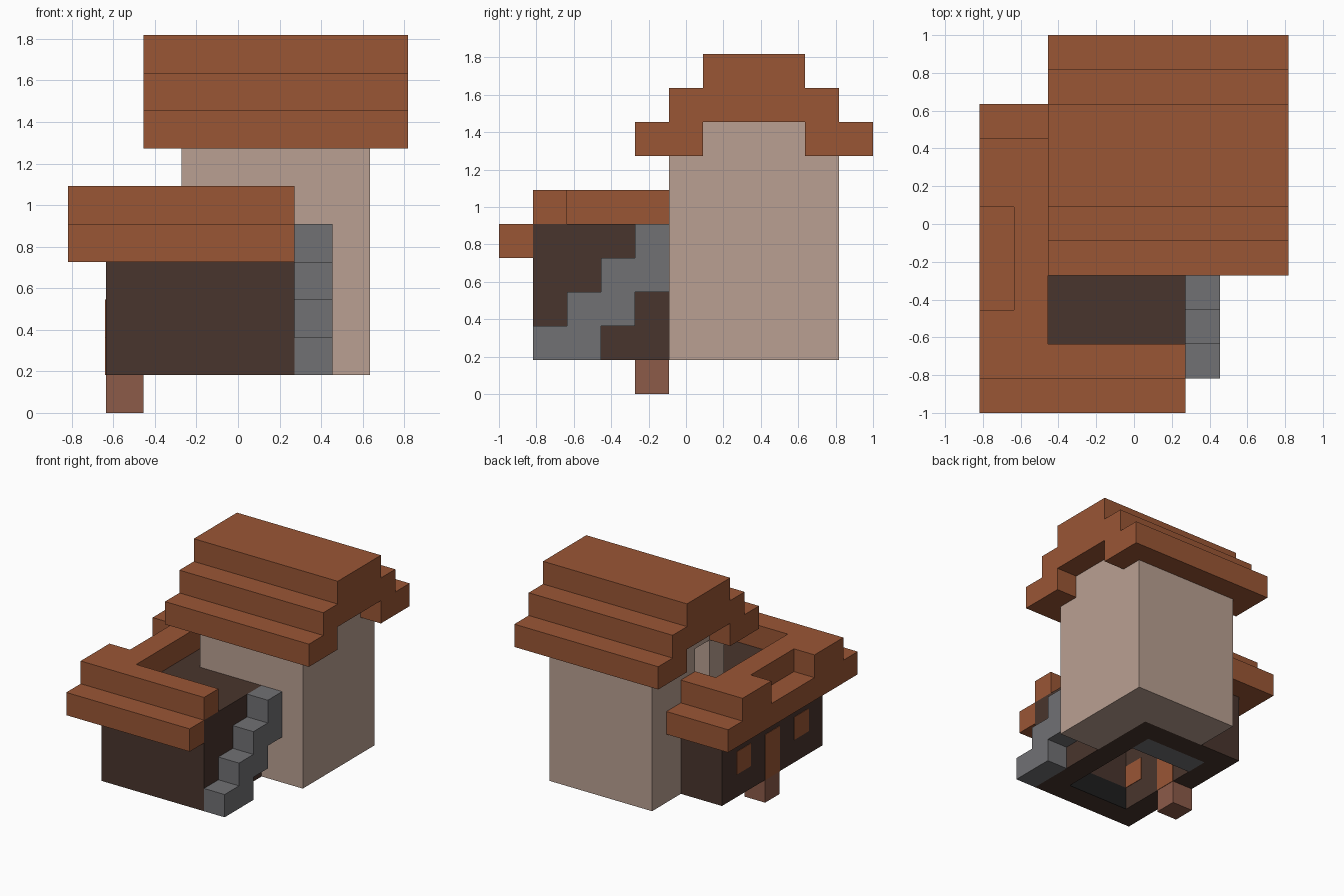
import bpy
import bmesh
from mathutils import Vector

U = 2 / 11                      # one building block
OFFSET = Vector((4.5, 5.5, 0))  # centres the block grid

if "Cube" in bpy.data.objects:
    bpy.data.objects.remove(bpy.data.objects["Cube"], do_unlink=True)


def material(name, r, g, b):
    def linear(c):
        c /= 255
        return c / 12.92 if c < 0.04 else ((c + 0.055) / 1.055) ** 2.4
    colour = (linear(r), linear(g), linear(b), 1)
    mat = bpy.data.materials.new(name)
    mat.use_nodes = True
    mat.diffuse_color = colour
    bsdf = mat.node_tree.nodes["Principled BSDF"]
    bsdf.inputs["Base Color"].default_value = colour
    bsdf.inputs["Roughness"].default_value = 0.9
    return mat


ROOF = material("terracotta", 154, 86, 53)
PLASTER = material("pale plaster", 186, 160, 146)
TIMBER = material("dark timber", 73, 53, 45)
STONE = material("grey stone", 113, 113, 116)
POST = material("reddish wood", 140, 91, 73)
COAL = material("charcoal", 30, 30, 30)


def blocks(name, mat, *boxes):
    """One object made of boxes, each given as (x, x, y, y, z, z) in blocks."""
    bm = bmesh.new()
    for x0, x1, y0, y1, z0, z1 in boxes:
        low, high = Vector((x0, y0, z0)), Vector((x1, y1, z1))
        corners = bmesh.ops.create_cube(bm, size=1)["verts"]
        for v in corners:
            unit = v.co + Vector((0.5, 0.5, 0.5))
            v.co = (low + unit * (high - low) - OFFSET) * U
    mesh = bpy.data.meshes.new(name)
    bm.to_mesh(mesh)
    bm.free()
    mesh.materials.append(mat)
    obj = bpy.data.objects.new(name, mesh)
    bpy.context.collection.objects.link(obj)
    return obj


def room(x0, x1, y0, y1, z0, z1):
    """Four walls, one block thick."""
    return [(x0, x1, y0, y0 + 1, z0, z1), (x0, x1, y1 - 1, y1, z0, z1),
            (x0, x0 + 1, y0 + 1, y1 - 1, z0, z1),
            (x1 - 1, x1, y0 + 1, y1 - 1, z0, z1)]


# Low house: open-bottomed walls under a flat terrace
blocks("house_walls", TIMBER, *room(1, 6, 1, 8, 1, 4))
blocks("terrace", TIMBER, (1, 6, 1, 8, 4, 5))

# Door and windows sit in the side wall, proud by a hair on both sides
E = 0.02
blocks("door", ROOF, (1 - E, 2 + E, 4, 5, 1, 3))
for name, y in (("front_window", 2), ("back_window", 6)):
    blocks(name, ROOF, (1 - E, 2 + E, y, y + 1, 2, 3))
blocks("door_post", POST, (1, 2, 4, 5, 0, 1))

# Items inside the house
blocks("hearth", COAL, (2, 5, 2, 2 + E, 1, 2))
blocks("stone_bench", STONE, (2, 5, 6, 7, 1, 2))

# Eaves and parapet round the terrace, with a notch above the door
blocks("house_eaves", ROOF,
       (0, 1, 0, 9, 4, 5), (1, 6, 0, 1, 4, 5), (1, 3, 8, 9, 4, 5))
blocks("house_parapet", ROOF,
       (0, 6, 1, 2, 5, 6), (0, 3, 7, 8, 5, 6), (1, 2, 2, 7, 5, 6),
       (0, 1, 2, 3, 5, 6), (0, 1, 6, 7, 5, 6))

# Outside stairs
blocks("stairs", STONE,
       *[(6, 7, s, min(s + 2, 5), s, s + 1) for s in range(1, 5)])

# Tower: solid base wrapping the house, hollow room with a doorway above
blocks("tower_base", PLASTER, (6, 8, 5, 10, 1, 5), (3, 6, 8, 10, 1, 5))
blocks("tower_room", PLASTER,
       (3, 8, 5, 6, 5, 7), (3, 8, 9, 10, 5, 7),
       (7, 8, 6, 9, 5, 7), (3, 4, 7, 9, 5, 7))
blocks("tower_gables", PLASTER, (3, 4, 6, 9, 7, 8), (7, 8, 6, 9, 7, 8))

# Stepped tower roof
blocks("tower_roof", ROOF,
       (2, 9, 4, 6, 7, 8), (2, 9, 9, 11, 7, 8),
       (2, 9, 5, 10, 8, 9), (2, 9, 6, 9, 9, 10))
